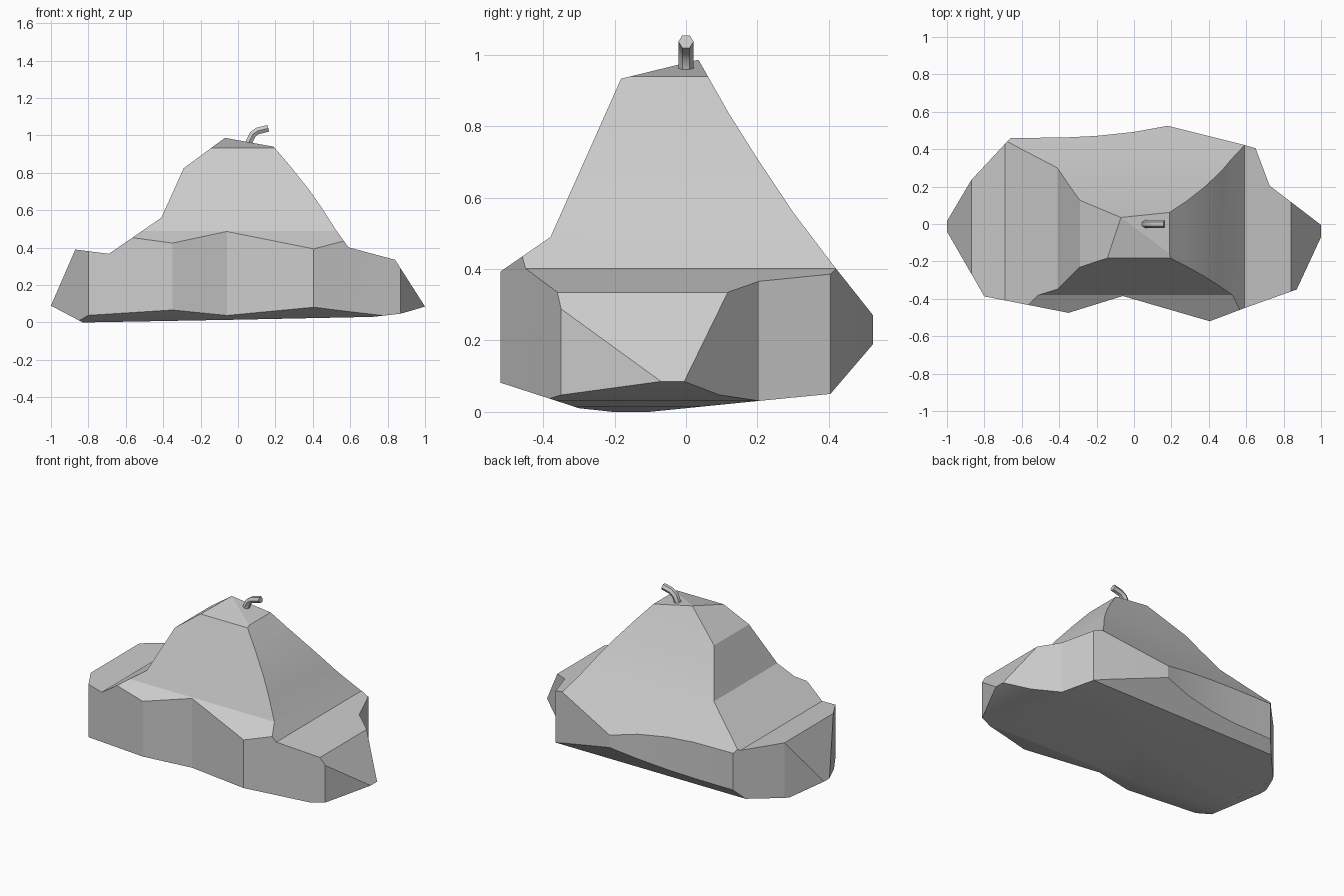
import bpy, bmesh, math
from mathutils import Vector

if "Cube" in bpy.data.objects:
    bpy.data.objects.remove(bpy.data.objects["Cube"])

grey = bpy.data.materials.new("stone grey")
grey.diffuse_color = (0.6, 0.6, 0.6, 1)
grey.use_nodes = True
grey.node_tree.nodes["Principled BSDF"].inputs["Base Color"].default_value = grey.diffuse_color


def prism(name, outline, place):
    """Extrude a 2D outline through depth -2..2 along the axis left out of it."""
    bm = bmesh.new()
    rings = [[bm.verts.new(place(a, b, d)) for a, b in outline] for d in (-2, 2)]
    n = len(outline)
    for i in range(n):
        j = (i + 1) % n
        bm.faces.new((rings[0][i], rings[0][j], rings[1][j], rings[1][i]))
    bm.faces.new(rings[0][::-1])
    bm.faces.new(rings[1])
    bmesh.ops.recalc_face_normals(bm, faces=bm.faces)
    mesh = bpy.data.meshes.new(name)
    bm.to_mesh(mesh)
    bm.free()
    mesh.materials.append(grey)
    ob = bpy.data.objects.new(name, mesh)
    bpy.context.collection.objects.link(ob)
    return ob


# Silhouettes whose common volume is the faceted body
front = [(-1, .09), (-.87, .39), (-.69, .367), (-.41, .56), (-.29, .825),
         (-.07, .987), (.19, .94), (.28, .835), (.38, .71), (.45, .61),
         (.52, .50), (.59, .402), (.84, .335), (1, .085), (.87, .047),
         (.72, .03), (0, .015), (-.83, 0)]
side = [(-.525, .083), (-.525, .39), (-.38, .49), (-.182, .934), (.035, .987),
        (.12, .837), (.2, .71), (.3, .56), (.41, .415), (.525, .27),
        (.525, .19), (.405, .05), (.2, .03), (-.1, .0), (-.2, -.001), (-.3, .01)]
plan = [(-1, -.04), (-1, .015), (-.87, .235), (-.66, .46), (-.38, .462),
        (-.2, .471), (0, .492), (.18, .525), (.58, .425), (.65, .405),
        (.725, .205), (1, -.005), (1, -.07), (.87, -.35), (.59, -.45),
        (.405, -.52), (-.06, -.385), (-.35, -.475), (-.8, -.387)]

body = prism("rock_body", front, lambda a, b, d: (a, d, b))
cutters = [prism("side_cutter", side, lambda a, b, d: (d, a, b)),
           prism("plan_cutter", plan, lambda a, b, d: (a, b, d))]
for c in cutters:
    m = body.modifiers.new(c.name, 'BOOLEAN')
    m.operation = 'INTERSECT'
    m.solver = 'EXACT'
    m.object = c

# Bake the cuts and drop the helpers
bpy.context.view_layer.update()
deps = bpy.context.evaluated_depsgraph_get()
body_mesh = bpy.data.meshes.new_from_object(body.evaluated_get(deps))
body.modifiers.clear()
body.data = body_mesh
for c in cutters:
    bpy.data.objects.remove(c)

# Curved stem on the top: six-sided rings swept along a path
path = [Vector(p) for p in ((.055, 0, .93), (.062, 0, .97), (.078, 0, 1.005),
                            (.105, 0, 1.024), (.162, 0, 1.038))]
bm = bmesh.new()
rings = []
for i, p in enumerate(path):
    t = (path[min(i + 1, len(path) - 1)] - path[max(i - 1, 0)]).normalized()
    u = Vector((0, 1, 0))
    v = t.cross(u)
    rings.append([bm.verts.new(p + .021 * (math.cos(k * math.pi / 3) * u
                                           + math.sin(k * math.pi / 3) * v))
                  for k in range(6)])
for r, s in zip(rings, rings[1:]):
    for k in range(6):
        bm.faces.new((r[k], r[(k + 1) % 6], s[(k + 1) % 6], s[k]))
bm.faces.new(rings[0][::-1])
bm.faces.new(rings[-1])
bmesh.ops.recalc_face_normals(bm, faces=bm.faces)
stem_mesh = bpy.data.meshes.new("stem")
bm.to_mesh(stem_mesh)
bm.free()
stem_mesh.materials.append(grey)
stem = bpy.data.objects.new("stem", stem_mesh)
bpy.context.collection.objects.link(stem)

# Smooth the gentle curves, keep the facets crisp
for ob, angle in ((body, 12), (stem, 40)):
    bpy.ops.object.select_all(action='DESELECT')
    ob.select_set(True)
    bpy.context.view_layer.objects.active = ob
    bpy.ops.object.shade_smooth_by_angle(angle=math.radians(angle))
